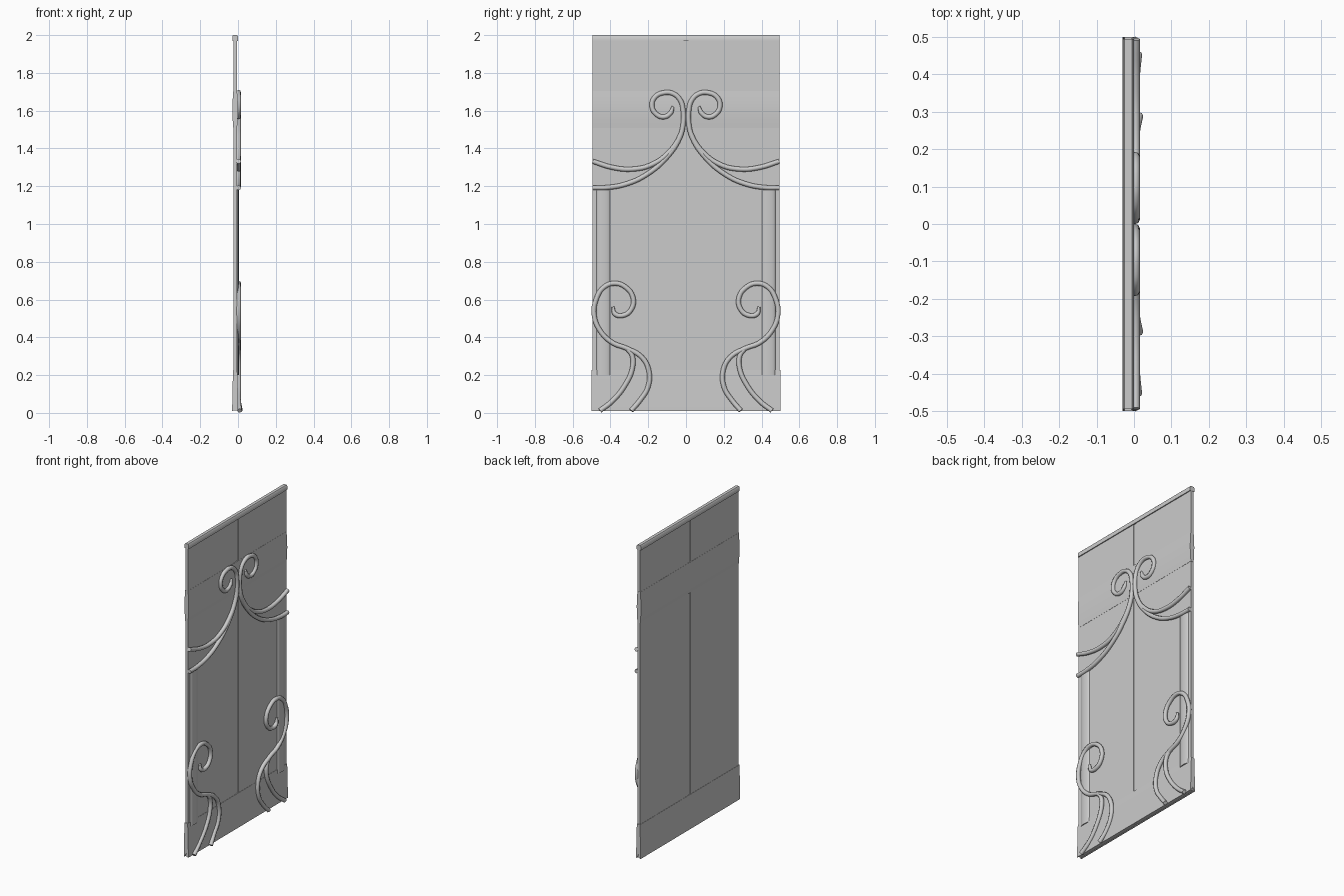
import bpy, bmesh, math
from mathutils import Vector

if "Cube" in bpy.data.objects:
    bpy.data.objects.remove(bpy.data.objects["Cube"])


def finish(obj, angle=40):
    bpy.context.view_layer.objects.active = obj
    for o in bpy.context.selected_objects:
        o.select_set(False)
    obj.select_set(True)
    bpy.ops.object.shade_smooth_by_angle(angle=math.radians(angle))


def prism(name, base, offset):
    """Extrude a planar outline of 3D points along an offset."""
    bm = bmesh.new()
    face = bm.faces.new([bm.verts.new(p) for p in base])
    ext = bmesh.ops.extrude_face_region(bm, geom=[face])
    moved = [g for g in ext["geom"] if isinstance(g, bmesh.types.BMVert)]
    bmesh.ops.translate(bm, verts=moved, vec=Vector(offset))
    bmesh.ops.recalc_face_normals(bm, faces=bm.faces[:])
    me = bpy.data.meshes.new(name)
    bm.to_mesh(me)
    bm.free()
    obj = bpy.data.objects.new(name, me)
    bpy.context.collection.objects.link(obj)
    finish(obj)
    return obj


def rail(name, profile, half):
    """Horizontal rail: x-z profile swept across the door width."""
    return prism(name, [(x, -half, z) for x, z in profile], (0, 2 * half, 0))


def box_profile(x0, x1, z0, z1):
    return [(x0, z0), (x1, z0), (x1, z1), (x0, z1)]


def tube(name, points, side, r0=1.0, lift=0.0):
    """Round bar through y-z points, mirrored by side; optional end lift."""
    cu = bpy.data.curves.new(name, "CURVE")
    cu.dimensions = "3D"
    cu.bevel_depth = 0.0128
    cu.bevel_resolution = 2
    cu.resolution_u = 6
    cu.use_fill_caps = True
    sp = cu.splines.new("BEZIER")
    sp.bezier_points.add(len(points) - 1)
    for i, (bp, (y, z)) in enumerate(zip(sp.bezier_points, points)):
        x = 0.003 + (lift if i == len(points) - 1 else 0)
        bp.co = (x, side * y, z)
        bp.radius = r0 if i == 0 else 1.0
        bp.handle_left_type = bp.handle_right_type = "AUTO"
    tmp = bpy.data.objects.new(name + "_path", cu)
    bpy.context.collection.objects.link(tmp)
    dg = bpy.context.evaluated_depsgraph_get()
    me = bpy.data.meshes.new_from_object(tmp.evaluated_get(dg))
    bpy.data.objects.remove(tmp)
    obj = bpy.data.objects.new(name, me)
    bpy.context.collection.objects.link(obj)
    finish(obj, 50)


# door leaves with a recessed centre strip
XB, XF, XM = -0.024, -0.006, -0.015
for s in (-1, 1):
    leaf = [(x, s * y, 0.012) for x, y in
            [(XB, 0.012), (XF, 0.012), (XF, 0.494), (XB, 0.494)]]
    prism("door_leaf", leaf, (0, 0, 1.965))
strip = [(x, y, 0.012) for x, y in
         [(XB + 0.004, -0.012), (XF - 0.004, -0.012), (XF - 0.004, 0.012), (XB + 0.004, 0.012)]]
prism("centre_strip", strip, (0, 0, 1.965))

# top rail
rail("top_rail", [(-0.03, 1.97), (0.0, 1.97), (0.0, 1.994), (-0.005, 2.0),
                  (-0.025, 2.0), (-0.03, 1.994)], 0.495)

# upper cross beam, bowed on both faces
bow = []
for i in range(9):
    t = i / 8
    bow.append((0.010 + 0.005 * math.sin(math.pi * t), 1.508 + 0.195 * t))
rail("cross_beam", [(XM + d, z) for d, z in bow] +
     [(XM - d, z) for d, z in reversed(bow)], 0.495)

# kick plate, open between its two faces at the bottom
kick = [(0.0105, 0.226), (0.0125, 0.18), (0.0145, 0.10), (0.016, 0.01), (0.011, 0.01)]
rail("kick_plate", [(XM + d, z) for d, z in kick] + [(XM, 0.035)] +
     [(XM - d, z) for d, z in reversed(kick)], 0.5)

# rounded side stiles and thin edge strips on the front face
for s in (-1, 1):
    arc = [(XF - 0.002 + 0.012 * math.sin(math.pi * i / 8),
            s * (0.437 - 0.037 * math.cos(math.pi * i / 8)), 0.2) for i in range(9)]
    prism("side_stile", arc, (0, 0, 0.985))

# scrollwork, listed for the +y half
upper_scroll = [(0.069, 1.622), (0.082, 1.588), (0.117, 1.567), (0.158, 1.582),
                (0.180, 1.624), (0.164, 1.672), (0.117, 1.695), (0.068, 1.690),
                (0.030, 1.655), (0.015, 1.60), (0.014, 1.54), (0.032, 1.46),
                (0.101, 1.354), (0.207, 1.263), (0.313, 1.213), (0.419, 1.193), (0.494, 1.192)]
upper_swag = [(0.014, 1.53), (0.032, 1.465), (0.085, 1.385), (0.180, 1.315),
              (0.286, 1.290), (0.392, 1.300), (0.494, 1.332)]
lower_scroll = [(0.387, 0.562), (0.376, 0.524), (0.329, 0.517), (0.287, 0.553),
                (0.281, 0.612), (0.318, 0.664), (0.376, 0.686), (0.435, 0.665),
                (0.475, 0.602), (0.487, 0.522), (0.456, 0.437), (0.392, 0.373),
                (0.313, 0.341), (0.233, 0.294), (0.196, 0.22), (0.202, 0.135),
                (0.244, 0.066), (0.290, 0.012)]
lower_tendril = [(0.313, 0.341), (0.286, 0.305), (0.283, 0.241), (0.323, 0.146),
                 (0.392, 0.061), (0.455, 0.012)]
for s in (-1, 1):
    tube("upper_scroll", upper_scroll, s, 0.55)
    tube("upper_swag", upper_swag, s, 0.9)
    tube("lower_scroll", lower_scroll, s, 0.55, 0.009)
    tube("lower_tendril", lower_tendril, s, 0.9, 0.006)
